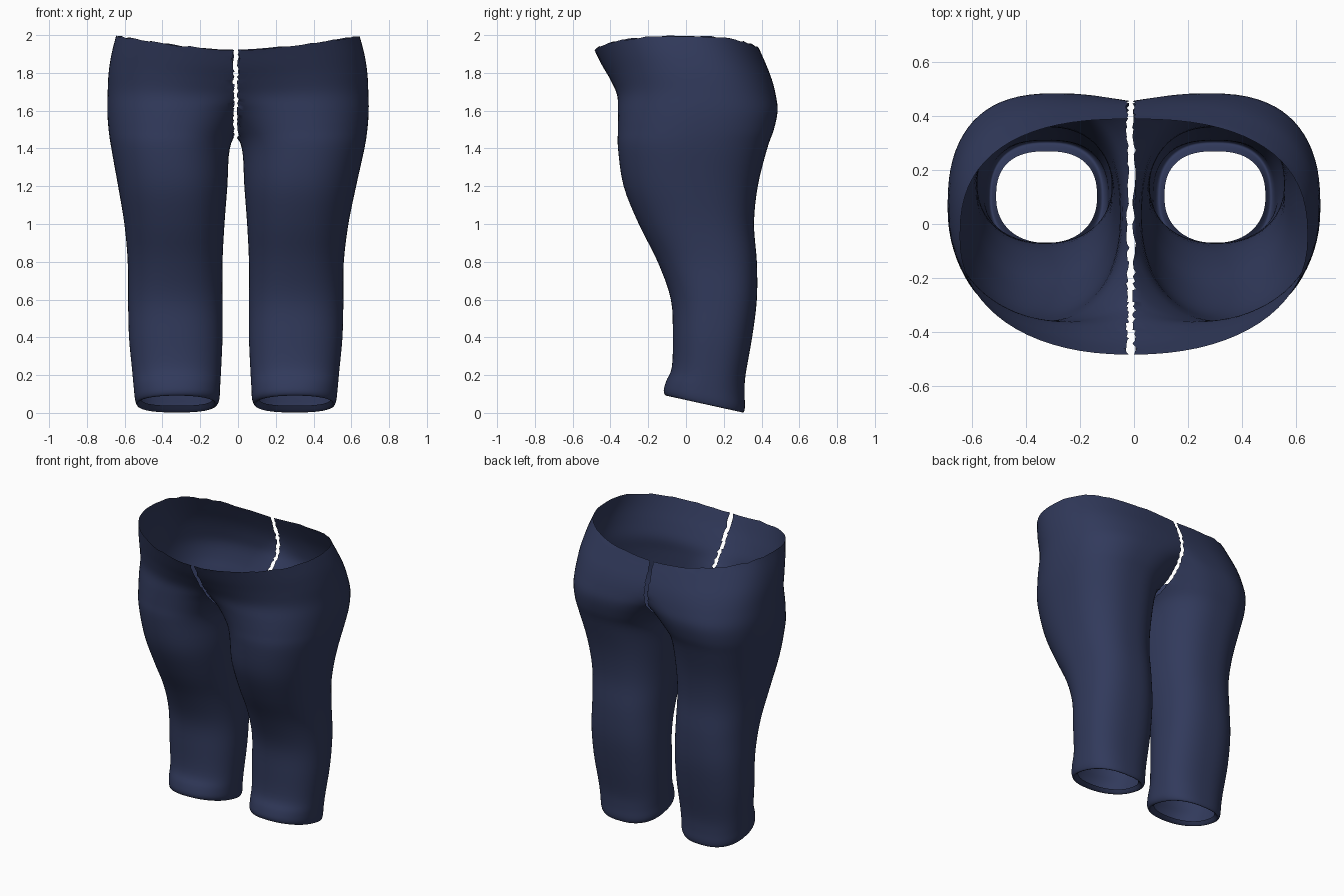
import bpy, bmesh, math, random

random.seed(4)
if "Cube" in bpy.data.objects:
    bpy.data.objects.remove(bpy.data.objects["Cube"])

# Navy cloth
navy = bpy.data.materials.new("navy_cloth")
navy.use_nodes = True
color = (0.031, 0.042, 0.106, 1)
navy.diffuse_color = color
bsdf = navy.node_tree.nodes["Principled BSDF"]
bsdf.inputs["Base Color"].default_value = color
bsdf.inputs["Roughness"].default_value = 0.9

# Cross-sections from hem to waist: height, inner x, outer x, front y, back y
SECTIONS = [
    (0.03, 0.125, 0.50, -0.07, 0.27),
    (0.0, 0.105, 0.52, -0.105, 0.30),
    (0.03, 0.087, 0.533, -0.118, 0.312),
    (0.1, 0.083, 0.54, -0.105, 0.31),
    (0.2, 0.078, 0.548, -0.075, 0.315),
    (0.4, 0.07, 0.565, -0.07, 0.35),
    (0.6, 0.07, 0.57, -0.08, 0.375),
    (0.8, 0.07, 0.572, -0.15, 0.375),
    (1.0, 0.06, 0.593, -0.25, 0.36),
    (1.2, 0.045, 0.63, -0.33, 0.38),
    (1.4, 0.032, 0.67, -0.36, 0.43),
    (1.5, -0.02, 0.685, -0.36, 0.465),
    (1.6, -0.12, 0.692, -0.36, 0.485),
    (1.7, -0.27, 0.69, -0.365, 0.475),
    (1.8, -0.43, 0.685, -0.40, 0.455),
    (1.9, -0.58, 0.67, -0.445, 0.425),
    (2.0, -0.645, 0.645, -0.485, 0.39),
]
SEGMENTS = 72
STEPS = 4
SEAM = 0.012


def spline(a, b, c, d, t):
    return b + 0.5 * t * (c - a + t * (2*a - 5*b + 4*c - d + t * (3*(b - c) + d - a)))


def smooth_sections():
    last = len(SECTIONS) - 1
    for i in range(last):
        quad = [SECTIONS[min(max(i + k, 0), last)] for k in (-1, 0, 1, 2)]
        for s in range(STEPS):
            yield [spline(*vals, s / STEPS) for vals in zip(*quad)]
    yield SECTIONS[last]


def power(v, n):
    return math.copysign(abs(v) ** (2 / n), v)


def ring_points(z, inner, outer, front, back):
    cx, rx = (inner + outer) / 2, (outer - inner) / 2
    cy, ry = (front + back) / 2, (back - front) / 2
    for k in range(SEGMENTS):
        a = 2 * math.pi * k / SEGMENTS
        n = 2.5 if math.sin(a) > 0 else 2.2
        x = cx + rx * power(math.cos(a), n)
        y = cy + ry * power(math.sin(a), n)
        h = z
        if z < 0.4:      # hem rises towards the front
            h += (1 - z / 0.4) * 0.22 * (0.31 - y)
        if z > 1.6:      # waist dips towards the centre
            top = 1.92 + 0.075 * min(1, abs(x) / 0.64) ** 1.5
            h = 1.6 + (z - 1.6) * (top - 1.6) / 0.4
        yield x, y, h


def trouser_half(name, side):
    bm = bmesh.new()
    rings = [[bm.verts.new(p) for p in ring_points(*sec)] for sec in smooth_sections()]
    for low, high in zip(rings, rings[1:]):
        for k in range(SEGMENTS):
            j = (k + 1) % SEGMENTS
            bm.faces.new((low[k], low[j], high[j], high[k]))

    # Frayed waist edge
    for v in rings[-1]:
        v.co.z += random.uniform(-0.004, 0.004)

    # Open the centre seam and fray it
    bmesh.ops.bisect_plane(bm, geom=bm.verts[:] + bm.edges[:] + bm.faces[:],
                           plane_co=(SEAM, 0, 0), plane_no=(1, 0, 0), clear_inner=True)
    for v in bm.verts:
        if v.co.x < SEAM + 0.0005:
            v.co.x += random.uniform(-0.007, 0.007)

    # Mirror the side and lean the legs slightly off centre
    for v in bm.verts:
        hip = min(max((v.co.z - 0.8) / 0.6, 0), 1)
        v.co.x = side * v.co.x - 0.012 * (1 - hip * v.co.x / 0.69)
    if side < 0:
        bmesh.ops.reverse_faces(bm, faces=bm.faces[:])

    mesh = bpy.data.meshes.new(name)
    bm.to_mesh(mesh)
    bm.free()
    mesh.materials.append(navy)
    mesh.shade_smooth()
    obj = bpy.data.objects.new(name, mesh)
    bpy.context.collection.objects.link(obj)


trouser_half("left_trouser_half", 1)
trouser_half("right_trouser_half", -1)
